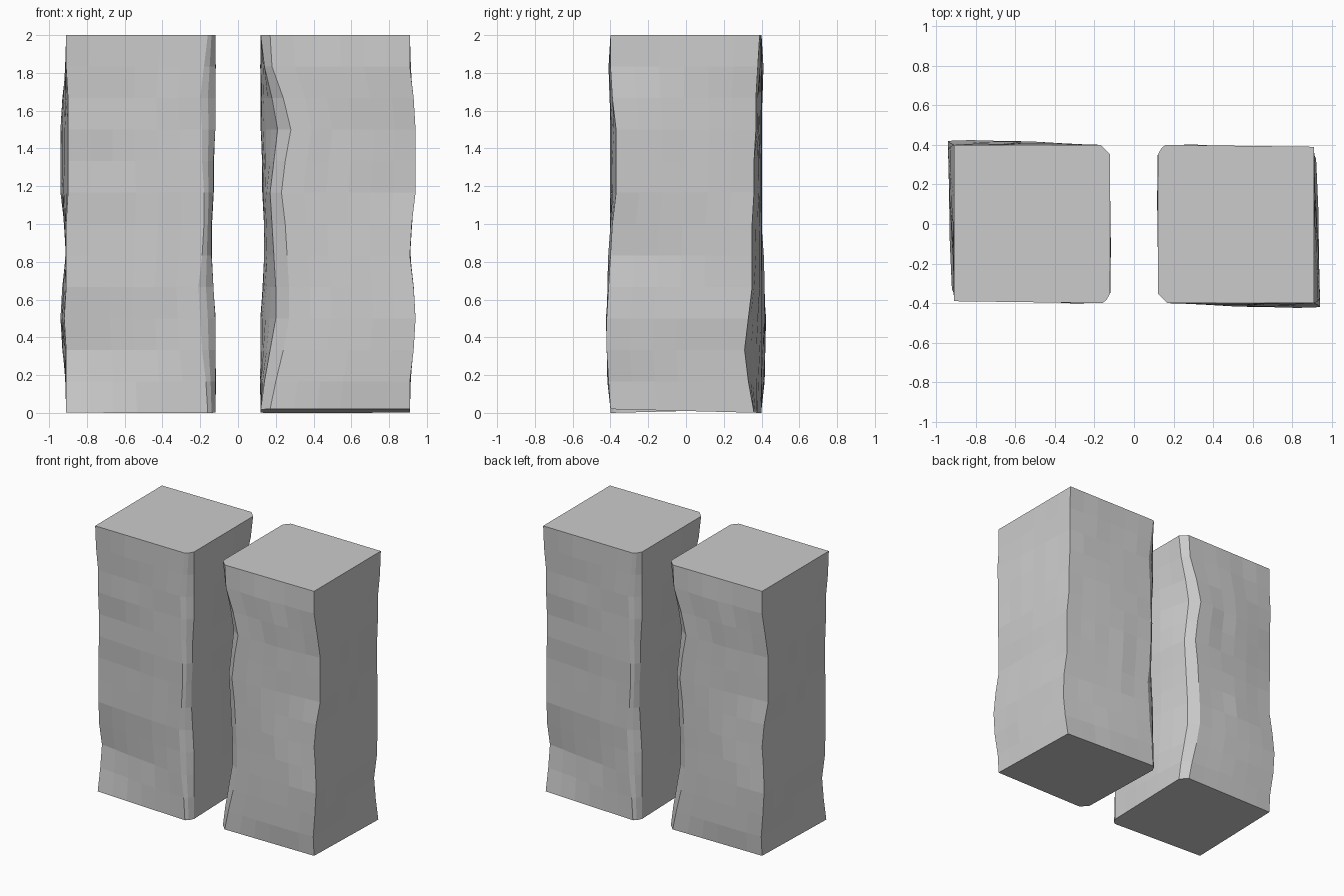
import bpy, bmesh, math, random
from mathutils import Vector

cube = bpy.data.objects.get("Cube")
if cube:
    bpy.data.objects.remove(cube, do_unlink=True)

stone = bpy.data.materials.new("light grey stone")
stone.use_nodes = True
colour = (0.6, 0.6, 0.6, 1)
stone.diffuse_color = colour
stone.node_tree.nodes["Principled BSDF"].inputs["Base Color"].default_value = colour

# Wavy corner lines in hundredths, bottom to top, one value per course
chamfer_front = [17, 20, 24, 27, 27, 26, 25, 23, 25, 28, 24, 18, 17]
chamfer_side = [12, 14, 17, 20, 20, 19, 18, 17, 19, 21, 18, 14, 12]
outer_front_x = [91, 91, 93, 94, 93, 91, 92, 94, 94, 94, 93, 91, 91]
outer_front_y = [40, 41, 42, 42, 41, 40, 39, 37, 37, 37, 39, 40, 40]
outer_back_x = [91, 91, 91, 92, 91, 91, 91, 90, 90, 90, 90, 91, 91]
outer_back_y = [36, 33, 31, 33, 35, 35, 35, 36, 36, 37, 37, 38, 39]
inner_back = [16, 17, 19, 20, 21, 19, 18, 18, 19, 19, 20, 18, 16]
inner_side = [12, 12, 12, 12, 13, 14, 14, 13, 13, 12, 12, 12, 12]
COURSES = len(chamfer_front) - 1
COLUMNS = 6
HEIGHT = 2.0


def side(start, end, push, wobble, curve=1):
    """Points from start up to, but not including, end, pushed out in the middle."""
    points = []
    for k in range(COLUMNS):
        t = k / COLUMNS
        p = Vector((start[0] + (end[0] - start[0]) * t ** curve,
                    start[1] + (end[1] - start[1]) * t))
        if k:
            p += Vector(push) * (math.sin(math.pi * t) + random.uniform(-wobble, wobble))
        points.append(p)
    return points


def section(i):
    """Outline of the pillar at one course, anticlockwise from the front chamfer."""
    middle = 0 < i < COURSES
    wave = 1 if middle else 0
    front_in = (chamfer_front[i] / 100, -0.4)
    front_out = (outer_front_x[i] / 100, -outer_front_y[i] / 100)
    back_out = (outer_back_x[i] / 100, outer_back_y[i] / 100)
    back_in = (inner_back[i] / 100, 0.4)
    back_mid = ((inner_back[i] + inner_side[i]) / 200, 0.385)
    side_back = (inner_side[i] / 100, 0.35)
    side_front = (chamfer_side[i] / 100, -0.35)
    ring = side(front_in, front_out, (0, -0.008 * wave), 0.5)
    ring += side(front_out, back_out, (0.004 * wave, 0), 0.5)
    ring += side(back_out, back_in, (0, 0.005 * wave), 0.7)
    ring += [Vector(back_in), Vector(back_mid)]
    ring += side(side_back, side_front, (-0.004 * wave, 0), 0.5, 2.5)
    ring.append(Vector(side_front))
    return ring


# Loft the courses into one closed pillar
random.seed(4)
bm = bmesh.new()
rings = []
for i in range(COURSES + 1):
    ring = []
    for p in section(i):
        z = HEIGHT * i / COURSES
        if i == 0:
            z = 0.02 * max(0, min(1, (0.4 - p.y) / 0.8))
        ring.append(bm.verts.new((p.x, p.y, z)))
    rings.append(ring)
for low, high in zip(rings, rings[1:]):
    for k in range(len(low)):
        n = (k + 1) % len(low)
        bm.faces.new((low[k], low[n], high[n], high[k]))
bm.faces.new(rings[-1])
bm.faces.new(list(reversed(rings[0])))
bmesh.ops.recalc_face_normals(bm, faces=bm.faces)
mesh = bpy.data.meshes.new("pillar")
bm.to_mesh(mesh)
bm.free()
mesh.materials.append(stone)

# The second pillar is the first turned half way round
for name, turn in (("left_pillar", 0), ("right_pillar", math.pi)):
    pillar = bpy.data.objects.new(name, mesh)
    pillar.rotation_euler.z = turn
    bpy.context.collection.objects.link(pillar)
